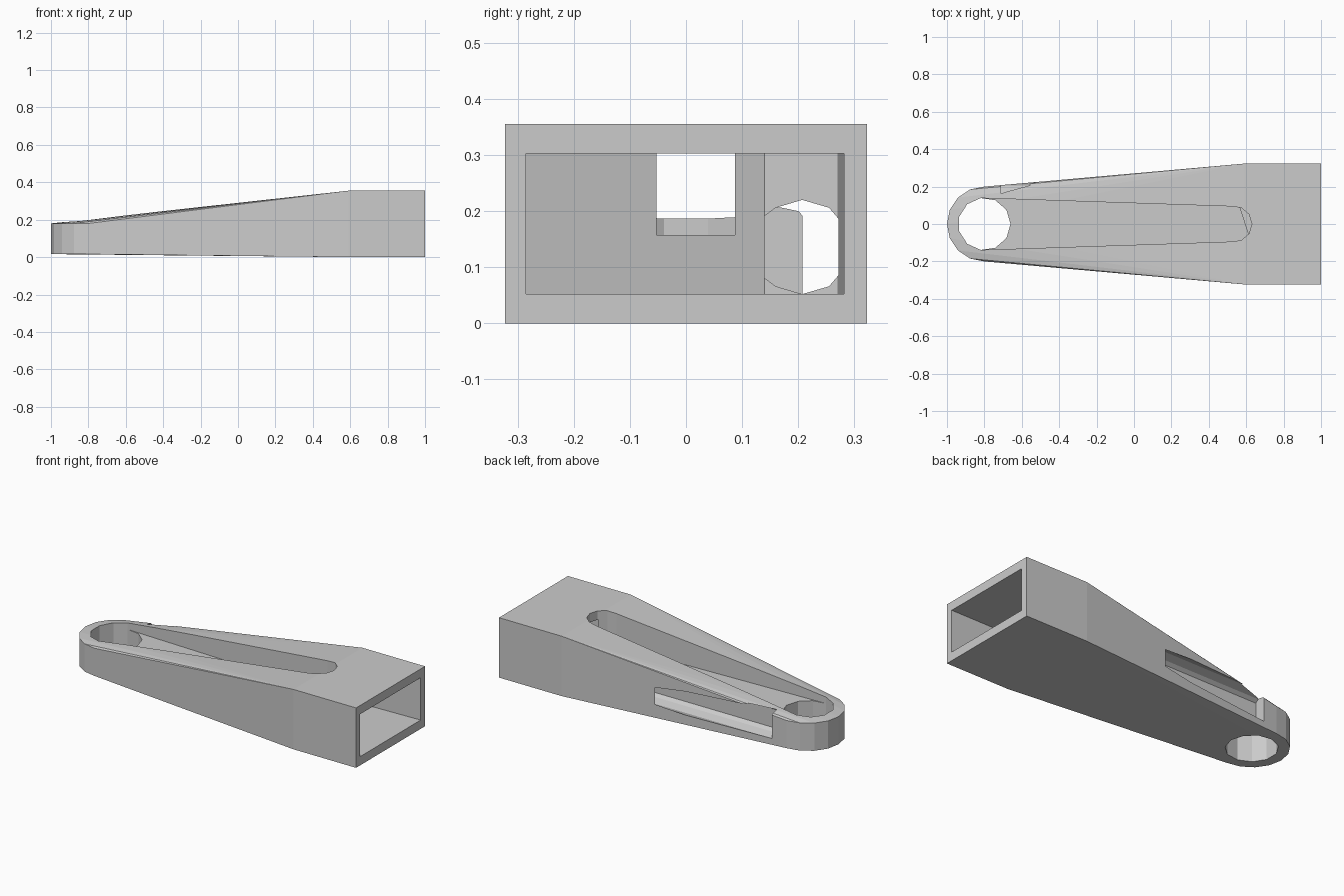
import bpy, bmesh, math

cube = bpy.data.objects.get("Cube")
if cube:
    bpy.data.objects.remove(cube, do_unlink=True)

mat = bpy.data.materials.new("plain_grey")
mat.use_nodes = True
grey = (0.6, 0.6, 0.6, 1)
mat.diffuse_color = grey
mat.node_tree.nodes["Principled BSDF"].inputs["Base Color"].default_value = grey


def hull(name, points):
    """Convex solid around a set of points."""
    bm = bmesh.new()
    for p in points:
        bm.verts.new(p)
    res = bmesh.ops.convex_hull(bm, input=bm.verts)
    loose = [v for v in res["geom_interior"] if isinstance(v, bmesh.types.BMVert)]
    bmesh.ops.delete(bm, geom=loose, context='VERTS')
    bmesh.ops.dissolve_limit(bm, angle_limit=0.001, verts=bm.verts, edges=bm.edges)
    bmesh.ops.recalc_face_normals(bm, faces=bm.faces)
    me = bpy.data.meshes.new(name)
    bm.to_mesh(me)
    bm.free()
    me.materials.append(mat)
    ob = bpy.data.objects.new(name, me)
    bpy.context.collection.objects.link(ob)
    return ob


def disc(cx, r, n, z0, z1):
    """Points of an upright cylinder."""
    ring = [2 * math.pi * i / n for i in range(n)]
    return [(cx + r * math.cos(a), r * math.sin(a), z) for a in ring for z in (z0, z1)]


def extrude_z(plan, z0, z1):
    return [(x, y, z) for x, y in plan for z in (z0, z1)]


# tapered body: rounded small end blended into a square block
block = [(x, y, z) for x in (0.59, 1) for y in (-0.323, 0.323) for z in (0, 0.355)]
body = hull("arm_body", disc(-0.8, 0.2, 16, 0.016, 0.18) + block)

# tapering slot in the top and the round hole at its wide end
slot = hull("slot_cutter", disc(-0.8, 0.14, 11, 0.157, 0.6) + disc(0.535, 0.095, 11, 0.157, 0.6))
hole = hull("hole_cutter", disc(-0.8, 0.14, 11, -0.1, 0.6))

# pocket open at the large end, with an angled back wall
plan = [(1.1, -0.285), (0.69, -0.285), (0.55, 0.14), (0.6, 0.27), (1, 0.282), (1.1, 0.282)]
pocket = hull("pocket_cutter", extrude_z(plan, 0.052, 0.303))

# lengthwise channel that leaves the body through the back side
half = [(0.14, 0.055), (0.16, 0.07), (0.207, 0.084), (0.255, 0.07), (0.272, 0.05)]
channel = hull("channel_cutter", [(x, y, 0.136 + s * h) for x in (-0.71, 0.75)
                                  for y, h in half for s in (-1, 1)])

cutters = [slot, hole, pocket, channel]
for c in cutters:
    c.hide_render = True
    mod = body.modifiers.new(c.name, 'BOOLEAN')
    mod.operation = 'DIFFERENCE'
    mod.solver = 'EXACT'
    mod.object = c

# bake the cuts and drop the cutters
deps = bpy.context.evaluated_depsgraph_get()
body_mesh = bpy.data.meshes.new_from_object(body.evaluated_get(deps))
body.modifiers.clear()
body.data = body_mesh
for c in cutters:
    bpy.data.objects.remove(c, do_unlink=True)
